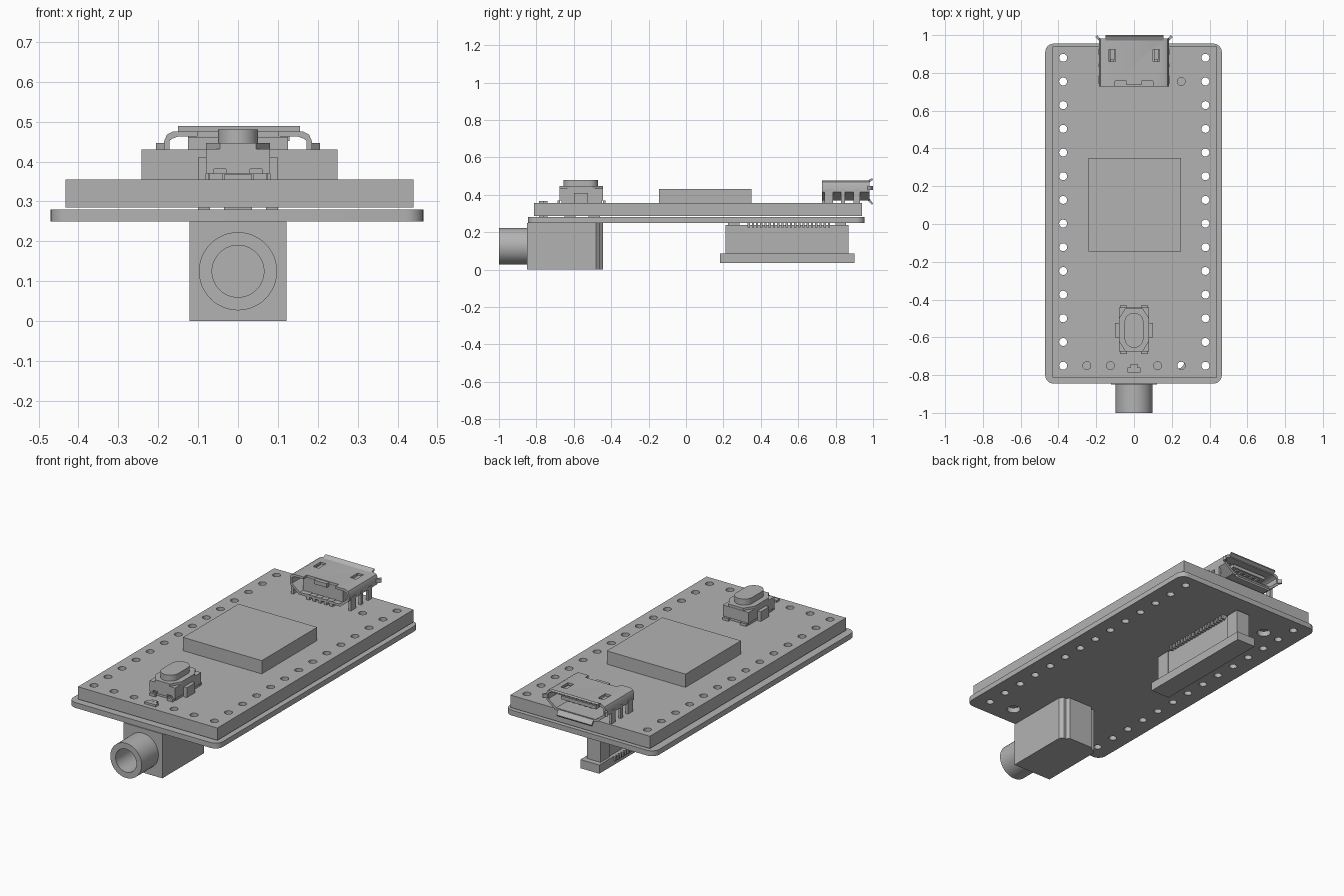
import bpy, bmesh
from math import cos, sin, pi

cube = bpy.data.objects.get("Cube")
if cube:
    bpy.data.objects.remove(cube, do_unlink=True)

grey = bpy.data.materials.new("plain grey")
grey.use_nodes = True
COLOUR = (0.45, 0.45, 0.45, 1)
grey.diffuse_color = COLOUR
grey.node_tree.nodes["Principled BSDF"].inputs["Base Color"].default_value = COLOUR

PLACE = {"x": lambda u, v, w: (w, u, v),
         "y": lambda u, v, w: (u, w, v),
         "z": lambda u, v, w: (u, v, w)}


def prisms(name, outlines, axis, lo, hi, smooth=False):
    """One object made of flat outlines extruded along an axis."""
    bm = bmesh.new()
    for pts in outlines:
        rings = [[bm.verts.new(PLACE[axis](u, v, w)) for u, v in pts] for w in (lo, hi)]
        bm.faces.new(rings[0])
        bm.faces.new(rings[1])
        n = len(pts)
        for i in range(n):
            j = (i + 1) % n
            bm.faces.new((rings[0][i], rings[0][j], rings[1][j], rings[1][i]))
    bmesh.ops.recalc_face_normals(bm, faces=bm.faces[:])
    mesh = bpy.data.meshes.new(name)
    bm.to_mesh(mesh)
    bm.free()
    mesh.materials.append(grey)
    obj = bpy.data.objects.new(name, mesh)
    bpy.context.collection.objects.link(obj)
    if smooth:
        shade(obj)
    return obj


def shade(obj):
    bpy.ops.object.select_all(action="DESELECT")
    obj.select_set(True)
    bpy.context.view_layer.objects.active = obj
    bpy.ops.object.shade_smooth_by_angle(angle=pi / 6)


def rect(u0, u1, v0, v1):
    return [(u0, v0), (u1, v0), (u1, v1), (u0, v1)]


def rounded(u0, u1, v0, v1, r, steps=6):
    corners = [(u1 - r, v1 - r), (u0 + r, v1 - r), (u0 + r, v0 + r), (u1 - r, v0 + r)]
    return [(cu + r * cos((k + i / steps) * pi / 2), cv + r * sin((k + i / steps) * pi / 2))
            for k, (cu, cv) in enumerate(corners) for i in range(steps + 1)]


def circle(u, v, r, n=24):
    return [(u + r * cos(2 * pi * i / n), v + r * sin(2 * pi * i / n)) for i in range(n)]


def box(name, x0, x1, y0, y1, z0, z1):
    return prisms(name, [rect(x0, x1, y0, y1)], "z", z0, z1)


def cut(obj, cutter):
    mod = obj.modifiers.new("cut", "BOOLEAN")
    mod.operation = "DIFFERENCE"
    mod.solver = "EXACT"
    mod.object = cutter
    bpy.context.view_layer.objects.active = obj
    bpy.ops.object.modifier_apply(modifier=mod.name)
    bpy.data.objects.remove(cutter, do_unlink=True)
    shade(obj)


# Two stacked boards with pin holes
pins = [(x, 0.88 - i * 0.1254) for x in (-0.375, 0.378) for i in range(14)]
extra = [(0.25, 0.755)] + [(x, -0.75) for x in (-0.25, -0.125, 0.125, 0.25)]
sockets = [(-0.27, 0.76), (0.23, -0.73)]

lower = prisms("lower_board", [rounded(-0.47, 0.465, -0.845, 0.955, 0.045)], "z", 0.25, 0.28)
cut(lower, prisms("lower_holes", [circle(x, y, 0.021) for x, y in pins]
                  + [circle(x, y, 0.036) for x, y in sockets], "z", 0.2, 0.3))
upper = box("upper_board", -0.432, 0.44, -0.812, 0.94, 0.285, 0.355)
cut(upper, prisms("upper_holes", [circle(x, y, 0.021) for x, y in pins + extra],
                  "z", 0.2, 0.4))

# Main chip
box("main_chip", -0.242, 0.25, -0.145, 0.35, 0.355, 0.43)

# Round jack below the front edge
jack = prisms("jack_body", [[(-0.122, -0.85), (0.122, -0.85), (0.122, -0.48), (0.105, -0.46),
                             (0.09, -0.46), (0.075, -0.443), (-0.075, -0.443),
                             (-0.09, -0.46), (-0.105, -0.46), (-0.122, -0.48)]], "z", 0, 0.25)
barrel = prisms("jack_barrel", [circle(0, 0.125, 0.098, 48)], "y", -1, -0.85)
cut(barrel, prisms("barrel_bore", [circle(0, 0.125, 0.065, 48)], "y", -1.1, -0.8))
cut(jack, prisms("body_bore", [circle(0, 0.125, 0.065, 48)], "y", -0.9, -0.55))
prisms("jack_pins", [rect(x - 0.015, x + 0.015, y - 0.03, y + 0.03)
                     for x in (-0.085, 0.085) for y in (-0.62, -0.49)], "z", 0.25, 0.285)
prisms("jack_peg", [rect(-0.035, 0.035, -0.785, -0.76), rect(-0.018, 0.018, -0.759, -0.74)],
       "z", 0.25, 0.367)

# Push button
box("button_base", -0.075, 0.075, -0.665, -0.45, 0.355, 0.37)
body = box("button_body", -0.08, 0.08, -0.675, -0.443, 0.37, 0.432)
cut(body, prisms("button_slots", [rect(x - 0.015, x + 0.015, 0.363, 0.382)
                                  for x in (-0.045, 0.045)], "y", -0.7, -0.66))
prisms("button_plate", [[(-0.08, -0.62), (-0.045, -0.675), (0.045, -0.675), (0.08, -0.62),
                         (0.08, -0.5), (0.045, -0.445), (-0.045, -0.445), (-0.08, -0.5)]],
       "z", 0.432, 0.446)
prisms("button_cap", [rounded(-0.05, 0.05, -0.655, -0.47, 0.05, 10)], "z", 0.446, 0.48, True)
for side, s in (("left", 1), ("right", -1)):
    box(f"button_tab_{side}", *sorted((s * 0.08, s * 0.1)), -0.6, -0.525, 0.355, 0.41)
prisms("button_feet", [rect(x - 0.018, x + 0.018, y - 0.007, y + 0.007)
                       for x in (-0.055, 0.055) for y in (-0.68, -0.438)], "z", 0.355, 0.37)


# Data port: hollow shell, tongue, lips, legs and contacts
def port_outline(t):
    half = [(0.13 - t * 0.5, 0.37 + t), (0.185 - t, 0.415 + t * 0.5), (0.185 - t, 0.452),
            (0.178 - t, 0.468 - t * 0.8), (0.162 - t, 0.476 - t)]
    return half + [(-x, z) for x, z in reversed(half)]


shell = prisms("port_shell", [port_outline(0)], "y", 0.727, 0.982)
cut(shell, prisms("port_hollow", [port_outline(0.013)], "y", 0.7, 1.1))
cut(shell, prisms("port_slots", [rect(x - 0.018, x + 0.018, 0.86, 0.925)
                                 for x in (-0.115, 0.118)], "z", 0.44, 0.5))
cut(shell, prisms("port_front_notch", [rect(-0.1, 0.1, 0.7, 0.757)], "z", 0.44, 0.5))
box("port_latch", -0.04, 0.04, 0.735, 0.775, 0.45, 0.472)
prisms("port_springs", [rect(x - 0.011, x + 0.011, 0.868, 0.925) for x in (-0.115, 0.118)],
       "z", 0.452, 0.466)
box("port_insert", -0.125, 0.125, 0.757, 0.81, 0.375, 0.462)
box("port_tongue", -0.11, 0.11, 0.81, 0.96, 0.428, 0.447)
prisms("port_contacts", [rect(i * 0.036 - 0.009, i * 0.036 + 0.009, 0.82, 0.95)
                         for i in range(-2, 3)], "z", 0.42, 0.428)
prisms("port_solder_pins", [rect(i * 0.036 - 0.009, i * 0.036 + 0.009, 0.728, 0.76)
                            for i in range(-2, 3)], "z", 0.355, 0.385)
prisms("port_top_lip", [[(0.975, 0.464), (1.0, 0.479), (0.995, 0.489), (0.972, 0.476)]],
       "x", -0.15, 0.155)
prisms("port_bottom_lip", [[(0.972, 0.37), (0.995, 0.345), (1.0, 0.354), (0.978, 0.383)]],
       "x", -0.11, 0.11)
for side, s in (("left", 1), ("right", -1)):
    prisms(f"port_side_lip_{side}", [[(s * 0.172, 0.975), (s * 0.185, 0.97), (s * 0.205, 0.99),
                                      (s * 0.195, 1.0)]], "z", 0.425, 0.447)
    prisms(f"port_legs_{side}", [rect(*sorted((s * 0.172, s * 0.187)), y0, y1)
                                 for y0, y1 in ((0.74, 0.785), (0.83, 0.85), (0.895, 0.93))],
           "z", 0.355, 0.43)

# Ribbon connector below the back half
box("ribbon_housing", -0.07, 0.005, 0.285, 0.8, 0.085, 0.238)
prisms("ribbon_ends", [rect(-0.075, 0.01, 0.21, 0.295), rect(-0.075, 0.01, 0.79, 0.87)],
       "z", 0.085, 0.238)
prisms("ribbon_feet", [rect(-0.06, 0.0, 0.225, 0.285), rect(-0.06, 0.0, 0.8, 0.855)],
       "z", 0.238, 0.25)
box("ribbon_flap", -0.088, 0.03, 0.183, 0.9, 0.036, 0.085)
teeth = [0.335 + i * 0.0226 for i in range(20)]
prisms("ribbon_pins", [rect(-0.065, 0.025, y - 0.006, y + 0.006) for y in teeth],
       "z", 0.226, 0.25)
prisms("ribbon_contacts", [rect(-0.1, -0.088, y - 0.006, y + 0.006) for y in teeth],
       "z", 0.06, 0.085)
